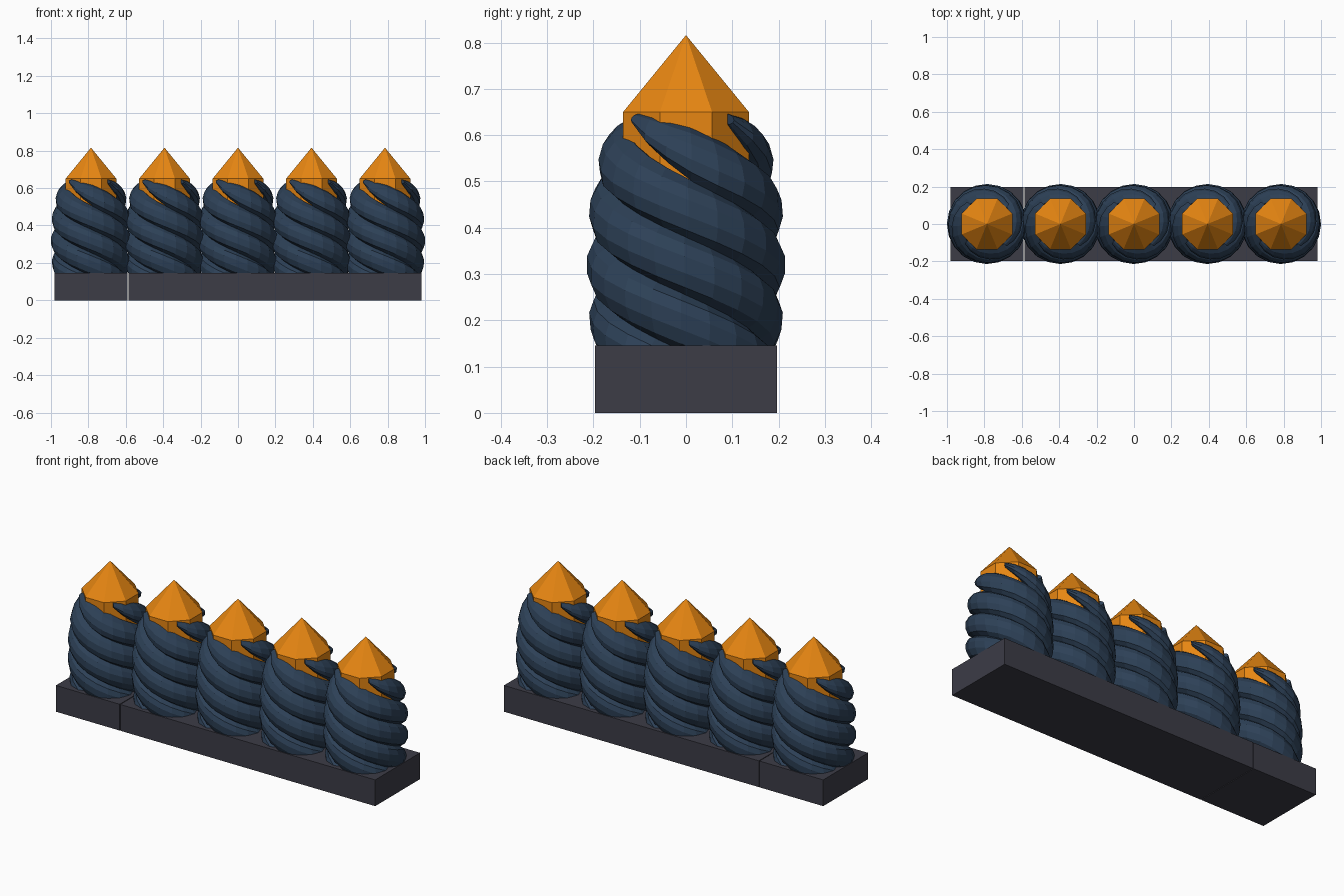
import bpy, bmesh
from math import pi, cos, sin, radians

if "Cube" in bpy.data.objects:
    bpy.data.objects.remove(bpy.data.objects["Cube"])

def material(name, rgb):
    m = bpy.data.materials.new(name)
    m.diffuse_color = (*rgb, 1)
    m.use_nodes = True
    m.node_tree.nodes["Principled BSDF"].inputs["Base Color"].default_value = m.diffuse_color
    return m

NAVY = material("navy", (0.026, 0.052, 0.095))
ORANGE = material("orange", (0.80, 0.24, 0.006))
CHARCOAL = material("charcoal", (0.045, 0.045, 0.062))

def finish(bm, name, mat):
    bmesh.ops.recalc_face_normals(bm, faces=bm.faces)
    me = bpy.data.meshes.new(name)
    bm.to_mesh(me)
    bm.free()
    me.materials.append(mat)
    return me

def place(name, me, x=0):
    ob = bpy.data.objects.new(name, me)
    ob.location.x = x
    bpy.context.collection.objects.link(ob)

def box(name, x0, x1, y, z1, mat):
    bm = bmesh.new()
    bmesh.ops.create_cube(bm, size=1)
    for v in bm.verts:
        v.co = ((x0 + x1) / 2 + v.co.x * (x1 - x0), v.co.y * 2 * y, (v.co.z + 0.5) * z1)
    place(name, finish(bm, name, mat))

def loft(bm, rings):
    vs = [[bm.verts.new(p) for p in r] for r in rings]
    n = len(vs[0])
    for a, b in zip(vs, vs[1:]):
        for i in range(n):
            bm.faces.new((a[i], a[(i + 1) % n], b[(i + 1) % n], b[i]))
    bm.faces.new(vs[0])
    bm.faces.new(vs[-1])

# outer radius of the twisted body by height
OUTLINE = [(0.0, 0.195), (0.14, 0.203), (0.27, 0.214), (0.37, 0.214),
           (0.50, 0.203), (0.58, 0.180), (0.66, 0.146)]

def outer(z):
    for (z0, r0), (z1, r1) in zip(OUTLINE, OUTLINE[1:]):
        if z <= z1:
            return r0 + (r1 - r0) * (z - z0) / (z1 - z0)
    return OUTLINE[-1][1]

# strand section: depth inward, height offset
SECTION = [(0, -0.016), (0, 0.020), (0.012, 0.047), (0.040, 0.066),
           (0.090, 0.045), (0.090, -0.045), (0.040, -0.066), (0.012, -0.047)]
PITCH, END_Z, END_ANGLE = 0.50, 0.635, 41

def twisted_body():
    bm = bmesh.new()
    z_start = 0.05
    steps = 24
    for s in range(4):
        rings = []
        for i in range(steps + 1):
            z = z_start + (END_Z - z_start) * i / steps
            a = radians(END_ANGLE + 90 * s) + (END_Z - z) / PITCH * 2 * pi
            k = min(1, 0.18 + 0.82 * ((END_Z - z) / 0.085) ** 0.8)
            ring = []
            for d, h in SECTION:
                zz = z + h * k
                r = outer(max(0, zz)) - d * (0.35 + 0.65 * k)
                ring.append((r * cos(a), r * sin(a), zz))
            rings.append(ring)
        loft(bm, rings)
    # trim flush with the base
    bmesh.ops.bisect_plane(bm, geom=bm.verts[:] + bm.edges[:] + bm.faces[:],
                           plane_co=(0, 0, 0.14), plane_no=(0, 0, 1), clear_inner=True)
    return finish(bm, "twisted_body", NAVY)

def crystal():
    bm = bmesh.new()
    rings = [[(0.147 * cos(pi / 8 + i * pi / 4), 0.147 * sin(pi / 8 + i * pi / 4), z)
              for i in range(8)] for z in (0.45, 0.65)]
    loft(bm, rings)
    # pointed cap
    top = next(f for f in bm.faces if len(f.verts) == 8 and f.calc_center_median().z > 0.6)
    tip = bmesh.ops.poke(bm, faces=[top])["verts"][0]
    tip.co = (0, 0, 0.816)
    return finish(bm, "crystal", ORANGE)

# base blocks
box("end_base", -0.982, -0.590, 0.197, 0.146, CHARCOAL)
box("long_base", -0.586, 0.982, 0.197, 0.146, CHARCOAL)

# row of five columns
body, gem = twisted_body(), crystal()
for i in range(5):
    x = (i - 2) * 0.393
    place(f"twisted_body_{i + 1}", body, x)
    place(f"crystal_{i + 1}", gem, x)
